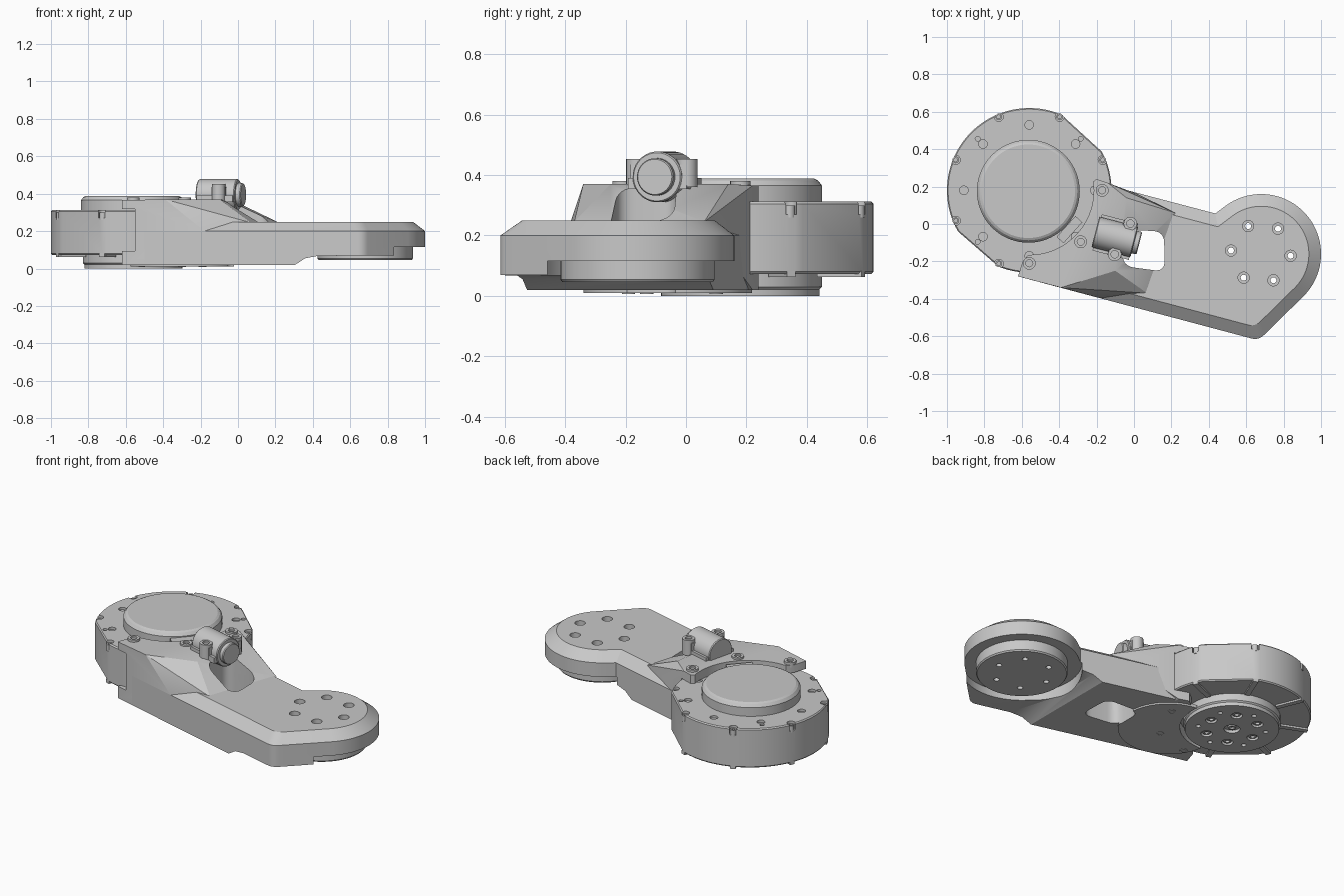
import bpy, bmesh
from math import cos, sin, pi, radians, copysign
from mathutils import Matrix, Vector

old = bpy.data.objects.get("Cube")
if old:
    bpy.data.objects.remove(old, do_unlink=True)

grey = bpy.data.materials.new("plain grey")
grey.use_nodes = True
grey.diffuse_color = (0.58, 0.58, 0.58, 1)
grey.node_tree.nodes["Principled BSDF"].inputs["Base Color"].default_value = (0.58, 0.58, 0.58, 1)

MOTOR = (-0.56, 0.18)
HEAD = (0.68, -0.16)
TILT = radians(-14.5)
parts = []


def finish(name, bm):
    bmesh.ops.recalc_face_normals(bm, faces=bm.faces)
    mesh = bpy.data.meshes.new(name)
    bm.to_mesh(mesh)
    bm.free()
    mesh.materials.append(grey)
    ob = bpy.data.objects.new(name, mesh)
    bpy.context.collection.objects.link(ob)
    parts.append(ob)
    return ob


def loft(name, rings):
    """Skin a stack of equal rings and cap both ends."""
    bm = bmesh.new()
    loops = [[bm.verts.new(p) for p in ring] for ring in rings]
    for a, b in zip(loops, loops[1:]):
        for i in range(len(a)):
            j = (i + 1) % len(a)
            bm.faces.new((a[i], a[j], b[j], b[i]))
    bm.faces.new(loops[0][::-1])
    bm.faces.new(loops[-1])
    return finish(name, bm)


def level(pts, z):
    return [(p[0], p[1], z) for p in pts]


def arc(c, r, a0, a1, n):
    return [(c[0] + r * cos(radians(a0 + (a1 - a0) * i / n)),
             c[1] + r * sin(radians(a0 + (a1 - a0) * i / n))) for i in range(n + 1)]


def turned(name, c, profile, n=64):
    """Round part from (radius, height) steps."""
    return loft(name, [level(arc(c, r, 0, 360, n)[:-1], z) for r, z in profile])


def box(name, c, size, angle=0):
    bm = bmesh.new()
    m = Matrix.Translation(c) @ Matrix.Rotation(angle, 4, 'Z') @ Matrix.Diagonal((*size, 1))
    bmesh.ops.create_cube(bm, size=1, matrix=m)
    return finish(name, bm)


def rounded(pts, r, corners):
    """Round the listed corners of an outline."""
    out = []
    for i, p in enumerate(pts):
        if i not in corners:
            out.append(p)
            continue
        p = Vector(p)
        a = p + (Vector(pts[i - 1]) - p).normalized() * r
        b = p + (Vector(pts[(i + 1) % len(pts)]) - p).normalized() * r
        for k in range(7):
            t = k / 6
            out.append(tuple(a * (1 - t) ** 2 + p * 2 * t * (1 - t) + b * t * t))
    return out


def inset(pts, d):
    """Move a counter-clockwise outline inwards by d."""
    out = []
    for i, p in enumerate(pts):
        p = Vector(p)
        u = (p - Vector(pts[i - 1])).normalized()
        v = (Vector(pts[(i + 1) % len(pts)]) - p).normalized()
        n1, n2 = Vector((-u.y, u.x)), Vector((-v.y, v.x))
        out.append(tuple(p + (n1 + n2) * d / (1 + n1.dot(n2))))
    return out


def cut(targets, cutters):
    for ob in targets:
        for c in cutters:
            mod = ob.modifiers.new("cut", 'BOOLEAN')
            mod.operation, mod.solver, mod.object = 'DIFFERENCE', 'EXACT', c
            bpy.context.view_layer.update()
            deps = bpy.context.evaluated_depsgraph_get()
            mesh = bpy.data.meshes.new_from_object(ob.evaluated_get(deps))
            ob.modifiers.clear()
            if mesh.polygons:
                ob.data = mesh
    for c in cutters:
        parts.remove(c)
        bpy.data.objects.remove(c, do_unlink=True)


def around(c, r, start, count):
    return [(c[0] + r * cos(radians(start + 360 * k / count)),
             c[1] + r * sin(radians(start + 360 * k / count))) for k in range(count)]


def screw(c, z0, z1, r):
    """Screw head from z0 to its outer face z1, with a socket."""
    deep = z1 - copysign(0.012, z1 - z0)
    turned("screw", c, [(r, z0), (r, z1), (r * 0.55, z1), (r * 0.55, deep)], 20)


# Motor housing with two flats, rim notches and dimples
outline = arc(MOTOR, 0.44, 67, 210, 40) + arc(MOTOR, 0.44, 248, 388, 40)
housing = loft("motor_housing", [level(inset(outline, 0.006), 0.073), level(outline, 0.08),
                                 level(outline, 0.305), level(inset(outline, 0.006), 0.312)])
notches = around(MOTOR, 0.425, 22.5, 8)
cut([housing],
    [turned("notch", p, [(0.024, 0.27), (0.024, 0.4)], 16) for p in notches] +
    [turned("dimple", p, [(0.023, 0.298), (0.023, 0.4)], 16) for p in around(MOTOR, 0.35, 0, 8)] +
    [turned("pin_hole", p, [(0.013, 0.298), (0.013, 0.4)], 12) for p in around(MOTOR, 0.39, 45, 4)])
for p in notches:
    screw(p, 0.26, 0.3, 0.018)

# Ribs under the housing
for k, p in enumerate(around(MOTOR, 0.36, 22.5, 8)):
    box("bottom_rib", (*p, 0.072), (0.16, 0.03, 0.02), radians(22.5 + 45 * k))

# Motor cap and plug socket
turned("motor_cap", (-0.565, 0.175), [(0.275, 0.3), (0.275, 0.365), (0.262, 0.382), (0.25, 0.388)], 72)
socket = box("plug_socket", (-0.345, -0.03, 0.335), (0.15, 0.05, 0.05), radians(48))
cut([socket], [box("slot", (-0.345 + s * 0.022 + 0.018, -0.03 + s * 0.025 - 0.016, 0.34),
                   (0.045, 0.03, 0.025), radians(48)) for s in (-1, 1)])

# Output hub below the motor
hub = turned("output_hub", MOTOR, [(0.27, 0.08), (0.27, 0.03), (0.262, 0.022), (0.262, 0)], 72)
cut([hub], [turned("bolt_hole", p, [(0.032, -0.05), (0.032, 0.018)], 20) for p in around(MOTOR, 0.15, 0, 6)] +
    [turned("pin_hole", p, [(0.014, -0.05), (0.014, 0.018)], 12) for p in around(MOTOR, 0.19, 30, 6)] +
    [turned("centre", MOTOR, [(0.045, -0.05), (0.045, 0.018)], 24)])
for p in around(MOTOR, 0.15, 0, 6) + [MOTOR]:
    screw(p, 0.03, 0.006, 0.022)

# Arm plate with a chamfered top edge and round head
outline = ([(-0.5, -0.312), (0.666, -0.622)] + arc(HEAD, 0.32, -44, 128, 48) +
           [(0.435, 0.056), (-0.13, 0.205)])
low, high = (rounded(inset(outline, d), 0.04, [1]) for d in (0, 0.065))
arm = loft("arm_plate", [level(low, 0.02), level(low, 0.2), level(high, 0.25)])

# Raised shoulder that clamps the motor
bm = bmesh.new()
flange = [(-0.62, -0.28), (-0.595, -0.2), (-0.55, -0.165), (-0.24, 0.21), (-0.2, 0.24), (-0.14, 0.22)]
for p in (level(flange, 0.02) + level(flange, 0.365) +
          level([(-0.04, 0.14), (-0.1, -0.25), (-0.39, -0.34)], 0.37) +
          level([(0.07, -0.37), (0.22, 0.06), (0.02, 0.16)], 0.245) +
          [(-0.18, -0.397, 0.2), (-0.18, -0.397, 0.02)]):
    bm.verts.new(p)
bmesh.ops.convex_hull(bm, input=bm.verts)
shoulder = finish("shoulder", bm)

# Thin crescent plate under the shoulder
crescent = turned("bottom_plate", (-0.3, -0.06), [(0.28, 0.01), (0.28, 0.03)], 72)

window = rounded([(-0.06, -0.03), (0.16, -0.04), (0.165, -0.255), (-0.06, -0.225)], 0.06, range(4))
cut([arm, shoulder, crescent], [
    turned("motor_space", MOTOR, [(0.445, 0.073), (0.445, 0.312)], 80),
    turned("cap_space", MOTOR, [(0.345, 0.25), (0.345, 0.6)], 80),
    turned("hub_space", MOTOR, [(0.29, -0.1), (0.29, 0.18)], 80),
    box("web_end", (-0.7, -0.2, 0.205), (0.3, 0.4, 0.225)),
    loft("window", [level(window, -0.1), level(window, 0.6)])])

# Raised underside, head recess and bolt holes
wedge = [(0.29, 0.01), (0.36, 0.055), (0.43, 0.068), (1.2, 0.07), (1.2, -0.1), (0.29, -0.1)]
holes = around((0.678, -0.156), 0.16, -5, 6)
pad = turned("head_pad", HEAD, [(0.255, 0.16), (0.255, 0.054), (0.249, 0.046)], 72)
cut([arm], [loft("underside", [[(x, y, z) for x, z in wedge] for y in (-1, 1)]),
            turned("head_recess", HEAD, [(0.335, -0.1), (0.335, 0.115)], 80)] +
    [turned("counterbore", p, [(0.03, 0.2), (0.03, 0.3)], 24) for p in holes])
cut([arm, pad], [turned("bolt_hole", p, [(0.016, -0.1), (0.016, 0.24)], 16) for p in holes])

# Clamp screws on both flanges
for p in [(-0.56, -0.21), (-0.17, 0.18), (-0.285, -0.095)]:
    screw(p, 0.35, 0.38, 0.034)
for p in [(-0.52, -0.19), (-0.3, -0.13), (-0.19, 0.1)]:
    screw(p, 0.03, 0.007, 0.022)


# Cable gland strapped on top of the shoulder
def gland(x, y, z=0.0):
    v = Matrix.Rotation(TILT, 3, 'Z') @ Vector((x, y, z))
    return v + Vector((-0.1, -0.07, 0))


def barrel(name, r, steps):
    loft(name, [[gland(x, r * k * cos(2 * pi * i / 40), 0.394 + r * k * sin(2 * pi * i / 40))
                 for i in range(40)] for x, k in steps])


barrel("gland_barrel", 0.084, [(-0.11, 0.95), (-0.105, 1), (0.1, 1), (0.105, 0.95)])
barrel("gland_plug", 0.062, [(0.0, 1), (0.128, 1), (0.133, 0.94)])
box("gland_base", gland(0, 0, 0.372), (0.2, 0.2, 0.035), TILT)
for x, y in [(0.06, 0.09), (0.02, -0.09)]:
    box("gland_lug", gland(x, y * 0.8, 0.4), (0.075, 0.06, 0.07), TILT)
    screw(gland(x, y)[:2], 0.36, 0.453, 0.036)

# Smooth round walls, keep corners crisp
bpy.ops.object.select_all(action='DESELECT')
for ob in parts:
    ob.select_set(True)
bpy.context.view_layer.objects.active = housing
bpy.ops.object.shade_smooth_by_angle(angle=radians(25))
